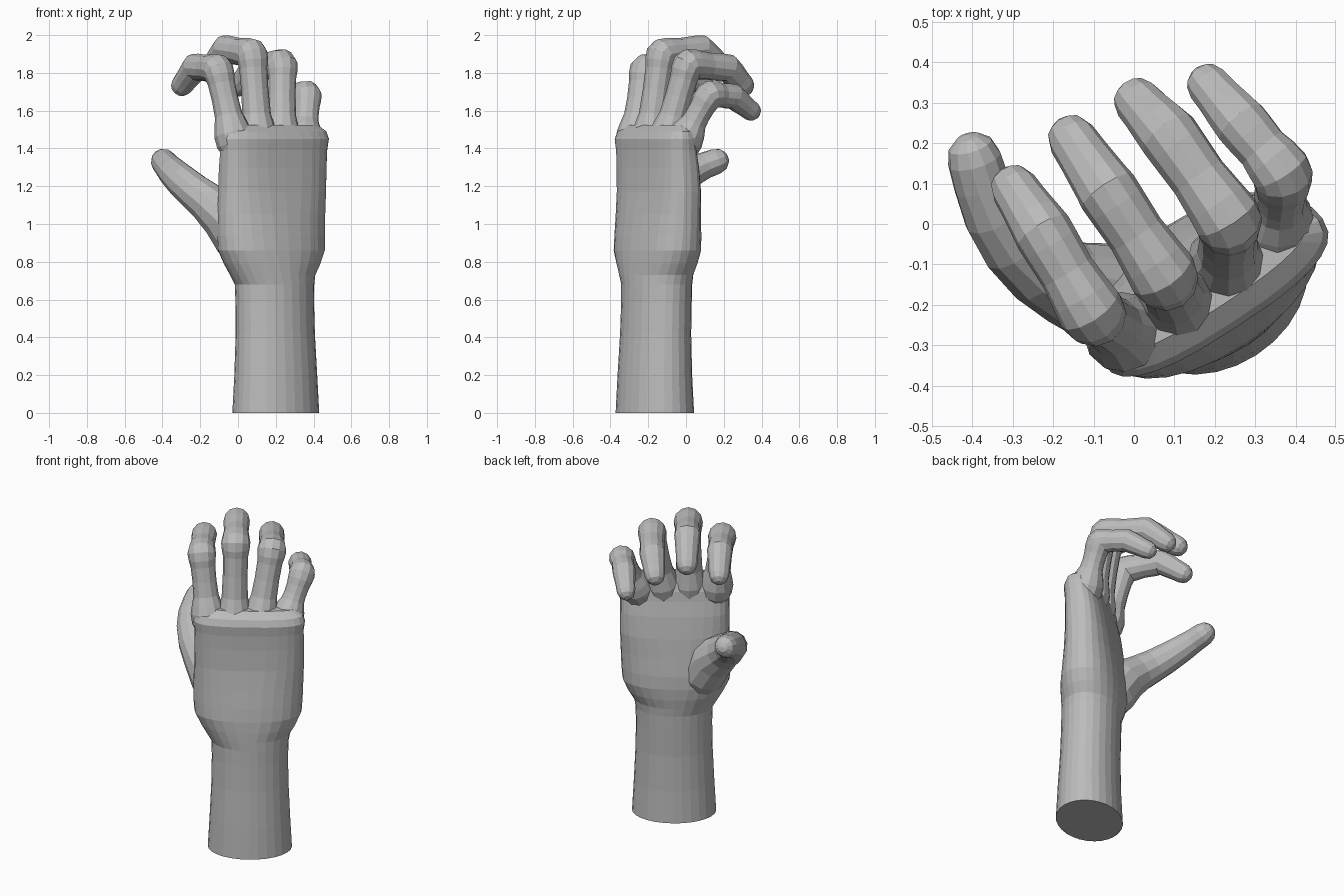
import bpy, bmesh, math
from mathutils import Vector

if "Cube" in bpy.data.objects:
    bpy.data.objects.remove(bpy.data.objects["Cube"])

skin = bpy.data.materials.new("plain_grey")
skin.diffuse_color = (0.5, 0.5, 0.5, 1)
skin.use_nodes = True
skin.node_tree.nodes["Principled BSDF"].inputs["Base Color"].default_value = skin.diffuse_color

# Hand frame: U runs across the palm, N points out of the palm
O = Vector((0.2, -0.165, 0))
U = Vector((0.84, 0.545, 0)).normalized()
N = Vector((-U.y, U.x, 0))


def loft(name, rings, end_point=None):
    """Skin a list of equal vertex rings into a closed object."""
    bm = bmesh.new()
    rows = [[bm.verts.new(p) for p in ring] for ring in rings]
    n = len(rows[0])
    for r0, r1 in zip(rows, rows[1:]):
        for i in range(n):
            j = (i + 1) % n
            bm.faces.new((r0[i], r0[j], r1[j], r1[i]))
    bm.faces.new(rows[0][::-1])
    if end_point is None:
        bm.faces.new(rows[-1])
    else:
        tip = bm.verts.new(end_point)
        for i in range(n):
            bm.faces.new((rows[-1][i], rows[-1][(i + 1) % n], tip))
    bmesh.ops.recalc_face_normals(bm, faces=bm.faces)
    mesh = bpy.data.meshes.new(name)
    bm.to_mesh(mesh)
    bm.free()
    mesh.materials.append(skin)
    ob = bpy.data.objects.new(name, mesh)
    bpy.context.collection.objects.link(ob)
    return ob


def section(z, a0, b0, ha, hb, power, n=28):
    """Rounded-box cross-section of the arm and palm."""
    pts = []
    for i in range(n):
        t = 2 * math.pi * i / n
        c, s = math.cos(t), math.sin(t)
        a = a0 + ha * math.copysign(abs(c) ** (2 / power), c)
        b = b0 + hb * math.copysign(abs(s) ** (2 / power), s)
        pts.append(O + U * a + N * b + Vector((0, 0, z)))
    return pts


def tube(name, path, n=12):
    """Tapered limb along (point, radius) pairs with a rounded tip."""
    pts = [Vector(p) for p, r in path]
    rad = [r for p, r in path]
    tip_r = rad[-1]
    end = (pts[-1] - pts[-2]).normalized()
    tans = [(pts[1] - pts[0]).normalized()]
    for i in range(1, len(pts) - 1):
        tans.append(((pts[i] - pts[i - 1]).normalized()
                     + (pts[i + 1] - pts[i]).normalized()).normalized())
    tans.append(end)
    for ang in (35, 65):
        t = math.radians(ang)
        pts.append(Vector(path[-1][0]) + end * tip_r * math.sin(t))
        rad.append(tip_r * math.cos(t))
        tans.append(end)
    rings, side = [], U.copy()
    for p, r, t in zip(pts, rad, tans):
        side = (side - t * side.dot(t)).normalized()
        other = t.cross(side)
        rings.append([p + (side * math.cos(2 * math.pi * i / n)
                           + other * math.sin(2 * math.pi * i / n)) * r
                      for i in range(n)])
    return loft(name, rings, Vector(path[-1][0]) + end * tip_r)


def finger(name, base, knuckle, joint, tip, s):
    """Bent finger: flared root, thick joints, slimmer between them."""
    b, k, j, t = (Vector(p) for p in (base, knuckle, joint, tip))
    kb, kj = (b - k).normalized(), (j - k).normalized()
    jk, jt = (k - j).normalized(), (t - j).normalized()
    tube(name, [
        (b + kb * 0.06, 0.07), (b, 0.097), (b - kb * 0.06, 0.100),
        (b - kb * 0.11, 0.088), (b - kb * 0.16, 0.074 * s),
        (b.lerp(k, 0.6), 0.070 * s),
        (k + kb * 0.08, 0.072 * s), (k + kb * 0.04, 0.079 * s),
        (k + kb * 0.012 + kj * 0.002, 0.082 * s),
        (k + kj * 0.012 + kb * 0.002, 0.082 * s),
        (k + kj * 0.045, 0.078 * s), (k.lerp(j, 0.5), 0.070 * s),
        (j + jk * 0.035, 0.073 * s), (j, 0.074 * s), (j + jt * 0.035, 0.070 * s),
        (j.lerp(t, 0.7), 0.062 * s), (t, 0.059 * s)])


# Forearm, wrist and palm in one loft: z, centre, half sizes, squareness
loft("forearm_and_palm", [section(*s) for s in (
    (0.00, 0.00, 0.000, 0.245, 0.190, 2.0),
    (0.20, 0.00, 0.000, 0.234, 0.180, 2.0),
    (0.42, 0.00, 0.005, 0.224, 0.171, 2.0),
    (0.58, 0.00, 0.010, 0.222, 0.170, 2.0),
    (0.68, 0.00, 0.012, 0.225, 0.170, 2.0),
    (0.73, -0.01, 0.015, 0.245, 0.172, 2.0),
    (0.79, -0.01, 0.020, 0.280, 0.175, 2.1),
    (0.86, -0.012, 0.024, 0.312, 0.175, 2.2),
    (0.94, -0.012, 0.027, 0.318, 0.168, 2.2),
    (1.05, -0.01, 0.028, 0.320, 0.152, 2.3),
    (1.17, -0.005, 0.029, 0.319, 0.136, 2.6),
    (1.30, -0.005, 0.022, 0.318, 0.122, 2.8),
    (1.39, -0.005, 0.012, 0.318, 0.112, 2.8),
    (1.45, -0.005, 0.005, 0.326, 0.110, 2.7),
    (1.49, -0.005, 0.006, 0.315, 0.095, 2.6),
    (1.525, -0.005, 0.010, 0.270, 0.050, 2.4))])

# Four curled fingers
finger("index_finger", (-0.015, -0.275, 1.42), (-0.105, -0.22, 1.822),
       (-0.225, -0.02, 1.83), (-0.296, 0.088, 1.735), 1.0)
finger("middle_finger", (0.11, -0.195, 1.42), (0.075, -0.13, 1.902),
       (-0.065, 0.08, 1.925), (-0.153, 0.21, 1.81), 1.03)
finger("ring_finger", (0.23, -0.11, 1.42), (0.235, 0.01, 1.848),
       (0.085, 0.22, 1.825), (0.010, 0.302, 1.735), 1.02)
finger("little_finger", (0.35, -0.035, 1.40), (0.37, 0.125, 1.688),
       (0.265, 0.25, 1.675), (0.185, 0.343, 1.60), 0.92)

# Thumb, swelling into the ball of the hand
tube("thumb", [
    ((0.06, -0.19, 0.80), 0.09), ((0.01, -0.185, 0.92), 0.135),
    ((-0.07, -0.175, 1.04), 0.13), ((-0.165, -0.145, 1.12), 0.107),
    ((-0.235, -0.105, 1.175), 0.097), ((-0.298, -0.045, 1.23), 0.089),
    ((-0.345, 0.025, 1.275), 0.080), ((-0.377, 0.10, 1.31), 0.071),
    ((-0.395, 0.16, 1.332), 0.068)])
